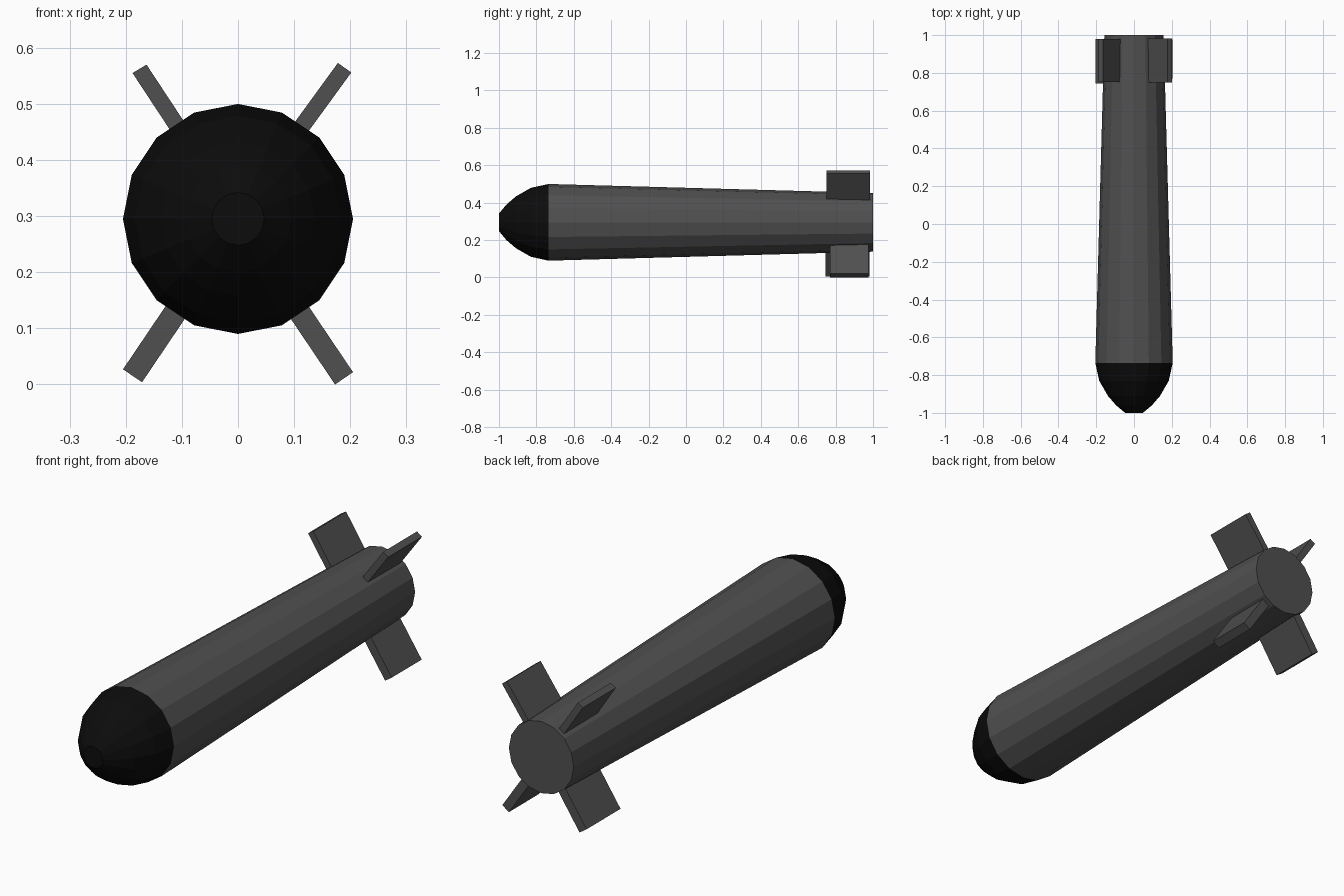
import bpy, bmesh, math
from mathutils import Vector

if "Cube" in bpy.data.objects:
    bpy.data.objects.remove(bpy.data.objects["Cube"])

SIDES = 16
AXIS_Z = 0.295


def material(name, value):
    m = bpy.data.materials.new(name)
    m.diffuse_color = (value, value, value, 1)
    m.use_nodes = True
    m.node_tree.nodes["Principled BSDF"].inputs["Base Color"].default_value = m.diffuse_color
    return m


GREY = material("dark_grey", 0.08)
BLACK = material("black", 0.0035)


def finish(name, bm, mat):
    bmesh.ops.recalc_face_normals(bm, faces=bm.faces)
    mesh = bpy.data.meshes.new(name)
    bm.to_mesh(mesh)
    bm.free()
    mesh.materials.append(mat)
    obj = bpy.data.objects.new(name, mesh)
    bpy.context.collection.objects.link(obj)


def lathe(name, profile, mat, cap_start, cap_end):
    """Revolve (y, radius) points around the long axis."""
    bm = bmesh.new()
    rings = []
    for y, r in profile:
        angles = [2 * math.pi * i / SIDES for i in range(SIDES)]
        rings.append([bm.verts.new((r * math.cos(a), y, AXIS_Z + r * math.sin(a))) for a in angles])
    for a, b in zip(rings, rings[1:]):
        for i in range(SIDES):
            j = (i + 1) % SIDES
            bm.faces.new((a[i], a[j], b[j], b[i]))
    if cap_start:
        bm.faces.new(rings[0])
    if cap_end:
        bm.faces.new(rings[-1])
    finish(name, bm, mat)


def fin(name, corner_a, corner_b, root_dir, y0, y1, length=0.19):
    """Flat plate from two outer (x, z) corners running inward to the body."""
    a, b = Vector(corner_a), Vector(corner_b)
    inward = Vector(root_dir).normalized() * length
    section = [a, b, b + inward, a + inward]
    bm = bmesh.new()
    front = bm.faces.new([bm.verts.new((p.x, y0, p.y)) for p in section])
    out = bmesh.ops.extrude_face_region(bm, geom=[front], use_keep_orig=True)
    verts = [v for v in out["geom"] if isinstance(v, bmesh.types.BMVert)]
    bmesh.ops.translate(bm, verts=verts, vec=(0, y1 - y0, 0))
    finish(name, bm, GREY)


# Tapered hull and rounded nose
lathe("hull", [(-0.735, 0.205), (1.0, 0.157)], GREY, False, True)
lathe("nose", [(-1.0, 0.047), (-0.96, 0.095), (-0.91, 0.138),
               (-0.83, 0.184), (-0.735, 0.205)], BLACK, True, False)

# Four tail fins, each at its own slight angle
fin("upper_right_fin", (0.178, 0.573), (0.202, 0.556), (-0.59, -0.81), 0.75, 0.983)
fin("upper_left_fin", (-0.188, 0.555), (-0.163, 0.570), (0.55, -0.835), 0.753, 0.98)
fin("lower_left_fin", (-0.205, 0.027), (-0.171, 0.004), (0.56, 0.83), 0.745, 0.98)
fin("lower_right_fin", (0.173, 0.0), (0.205, 0.022), (-0.56, 0.83), 0.77, 0.977)
